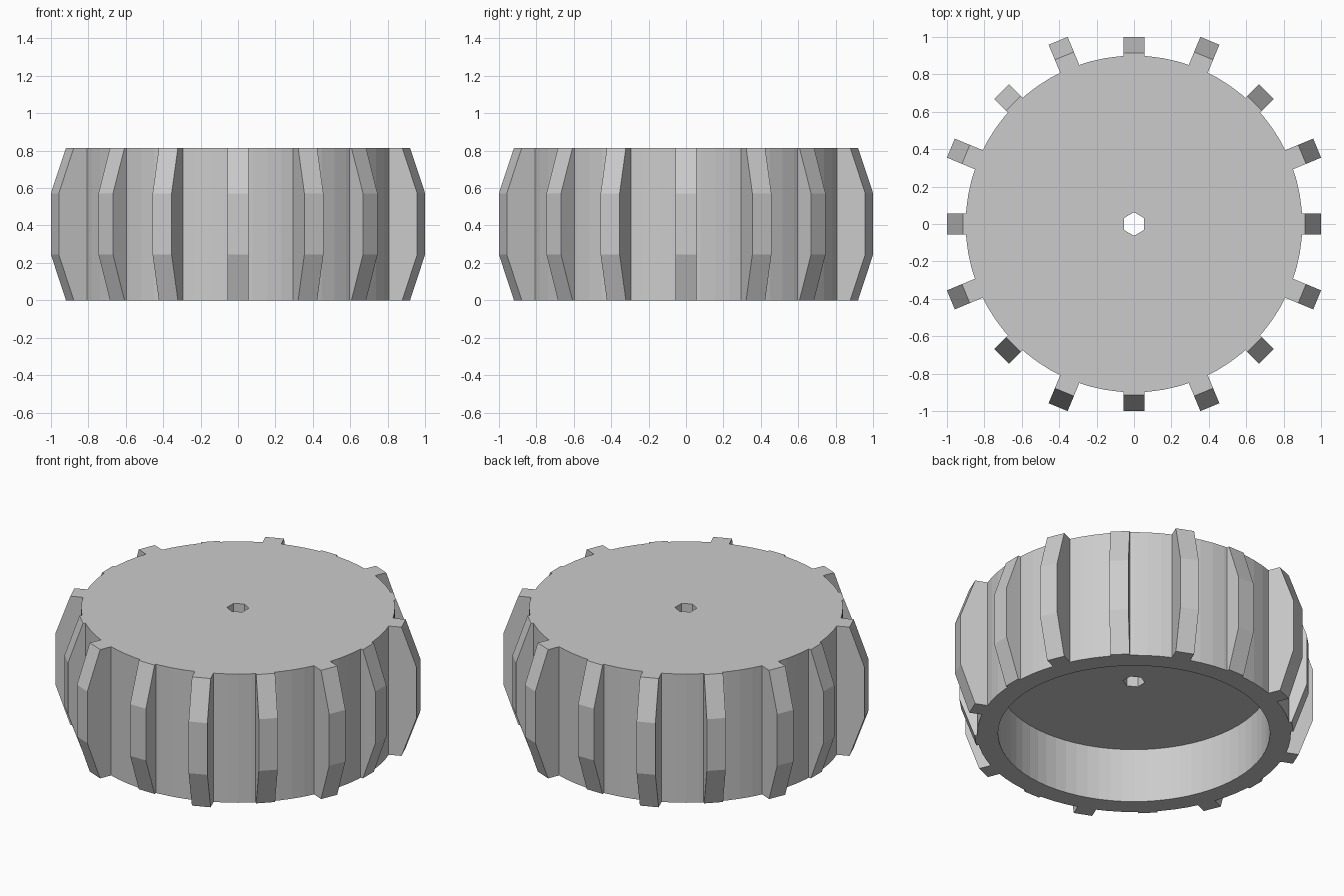
import bpy
import bmesh
import math
from mathutils import Matrix, Vector

cube = bpy.data.objects.get("Cube")
if cube:
    bpy.data.objects.remove(cube, do_unlink=True)

HEIGHT = 0.815
SEGMENTS = 72
TREADS = 16

grey = bpy.data.materials.new("plain grey")
grey.use_nodes = True
colour = (0.6, 0.6, 0.6, 1)
grey.diffuse_color = colour
grey.node_tree.nodes["Principled BSDF"].inputs["Base Color"].default_value = colour


def finish(bm, name):
    bmesh.ops.recalc_face_normals(bm, faces=bm.faces[:])
    mesh = bpy.data.meshes.new(name)
    bm.to_mesh(mesh)
    bm.free()
    mesh.materials.append(grey)
    obj = bpy.data.objects.new(name, mesh)
    bpy.context.collection.objects.link(obj)
    return obj


def circle(radius):
    return lambda a: radius


def hexagon(radius):
    # Corners point along +y and -y
    half = math.pi / 6
    return lambda a: radius * math.cos(half) / math.cos((a - half) % (2 * half) - half)


def ring(bm, shape, z):
    angles = [math.tau * i / SEGMENTS for i in range(SEGMENTS)]
    return [bm.verts.new((shape(a) * math.cos(a), shape(a) * math.sin(a), z)) for a in angles]


# Wheel body: outer wall, recessed underside and hexagonal axle hole
bm = bmesh.new()
body, recess, axle = circle(0.9), circle(0.78), hexagon(0.063)
recess_z = 0.344
rings = [ring(bm, s, z) for s, z in (
    (body, 0), (body, HEIGHT), (axle, HEIGHT),
    (axle, recess_z), (recess, recess_z), (recess, 0))]
for k, low in enumerate(rings):
    high = rings[(k + 1) % len(rings)]
    for i in range(SEGMENTS):
        j = (i + 1) % SEGMENTS
        bm.faces.new((low[i], low[j], high[j], high[i]))
finish(bm, "wheel_body")


# Tread blocks: chamfered bars, alternately short and long
def tread(index):
    reach = 1.06 if index % 2 else 1.0
    shoulder = reach - 0.087
    profile = [(0.893, 0), (shoulder, 0), (reach, 0.245),
               (reach, 0.572), (shoulder, HEIGHT), (0.893, HEIGHT)]
    bm = bmesh.new()
    side = bm.faces.new([bm.verts.new((r, -0.055, z)) for r, z in profile])
    extruded = bmesh.ops.extrude_face_region(bm, geom=[side], use_keep_orig=True)
    moved = [v for v in extruded["geom"] if isinstance(v, bmesh.types.BMVert)]
    bmesh.ops.translate(bm, verts=moved, vec=Vector((0, 0.11, 0)))
    turn = Matrix.Rotation(math.tau * index / TREADS, 4, "Z")
    bmesh.ops.transform(bm, matrix=turn, verts=bm.verts[:])
    finish(bm, f"tread_block_{index + 1}")


for index in range(TREADS):
    tread(index)
